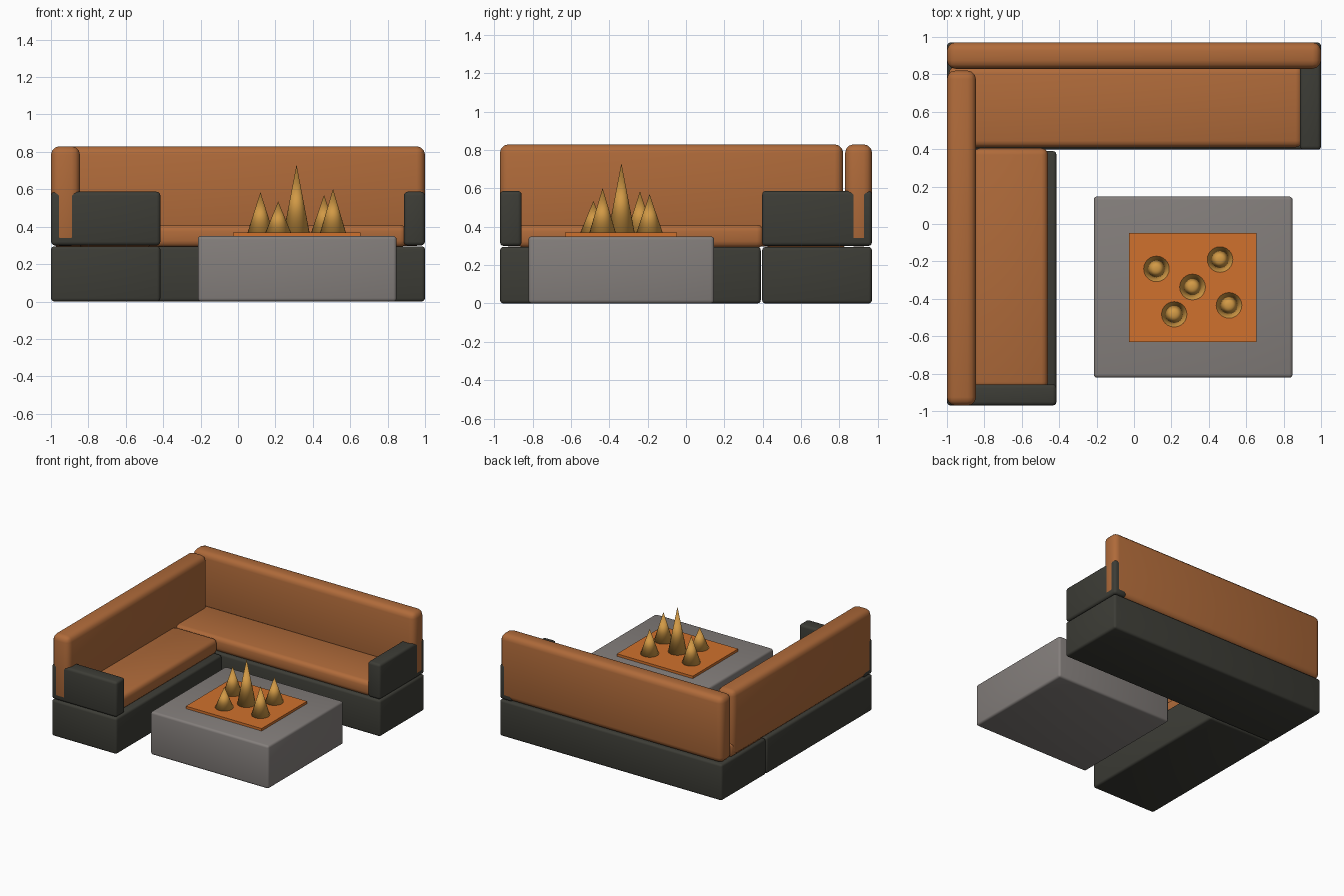
import bpy, math

if "Cube" in bpy.data.objects:
    bpy.data.objects.remove(bpy.data.objects["Cube"])


def material(name, rgb):
    m = bpy.data.materials.new(name)
    m.diffuse_color = (*rgb, 1)
    m.use_nodes = True
    m.node_tree.nodes["Principled BSDF"].inputs["Base Color"].default_value = m.diffuse_color
    return m


CHARCOAL = material("charcoal", (0.046, 0.046, 0.037))
RUST = material("rust_orange", (0.43, 0.145, 0.042))
STONE = material("stone_grey", (0.23, 0.21, 0.2))
EMBER = material("ember_orange", (0.63, 0.165, 0.026))
FLAME = material("flame_gold", (0.64, 0.32, 0.06))


def box(name, x, y, z, mat, bevel=0.0, segments=3):
    """Rounded box from its x, y and z ranges."""
    bpy.ops.mesh.primitive_cube_add(
        size=1, location=[(a + b) / 2 for a, b in (x, y, z)])
    o = bpy.context.object
    o.name = name
    o.scale = [b - a for a, b in (x, y, z)]
    bpy.ops.object.transform_apply(location=False, rotation=False, scale=True)
    o.data.materials.append(mat)
    if bevel:
        mod = o.modifiers.new("round", 'BEVEL')
        mod.width = bevel
        mod.segments = segments
        bpy.ops.object.modifier_apply(modifier="round")
        bpy.ops.object.shade_smooth_by_angle(angle=math.radians(35))
    return o


# Plinths of the two sofa wings
box("back_base", (-1, 1), (0.397, 0.97), (0, 0.295), CHARCOAL, 0.018)
box("left_base", (-1, -0.415), (-0.97, 0.39), (0, 0.295), CHARCOAL, 0.018)

# Seat cushions
box("back_seat", (-0.99, 0.90), (0.41, 0.84), (0.29, 0.41), RUST, 0.035)
box("left_seat", (-0.86, -0.46), (-0.88, 0.405), (0.29, 0.41), RUST, 0.035)

# Backrests, a hair proud of the armrests they run into
box("back_rest", (-1, 1), (0.83, 0.971), (0.298, 0.83), RUST, 0.045)
box("left_rest", (-1, -0.845), (-0.971, 0.82), (0.298, 0.83), RUST, 0.045)

# Armrests
box("right_arm", (0.887, 0.9993), (0.397, 0.9703), (0.3, 0.587), CHARCOAL, 0.02)
box("left_arm", (-0.9993, -0.415), (-0.9703, -0.857), (0.3, 0.587), CHARCOAL, 0.02)

# Fire table and ember bed
box("fire_table", (-0.215, 0.848), (-0.822, 0.147), (0, 0.35), STONE, 0.018)
box("ember_bed", (-0.028, 0.654), (-0.63, -0.047), (0.34, 0.37), EMBER)

# Flames: x, y and tip height
FLAMES = [(0.12, -0.24, 0.585), (0.215, -0.483, 0.535), (0.313, -0.337, 0.732),
          (0.46, -0.19, 0.57), (0.508, -0.435, 0.602)]
for i, (x, y, tip) in enumerate(FLAMES):
    base = 0.365
    bpy.ops.mesh.primitive_cone_add(
        vertices=24, radius1=0.07, radius2=0, depth=tip - base,
        location=(x, y, (tip + base) / 2))
    o = bpy.context.object
    o.name = f"flame_{i + 1}"
    o.data.materials.append(FLAME)
    bpy.ops.object.shade_smooth()
